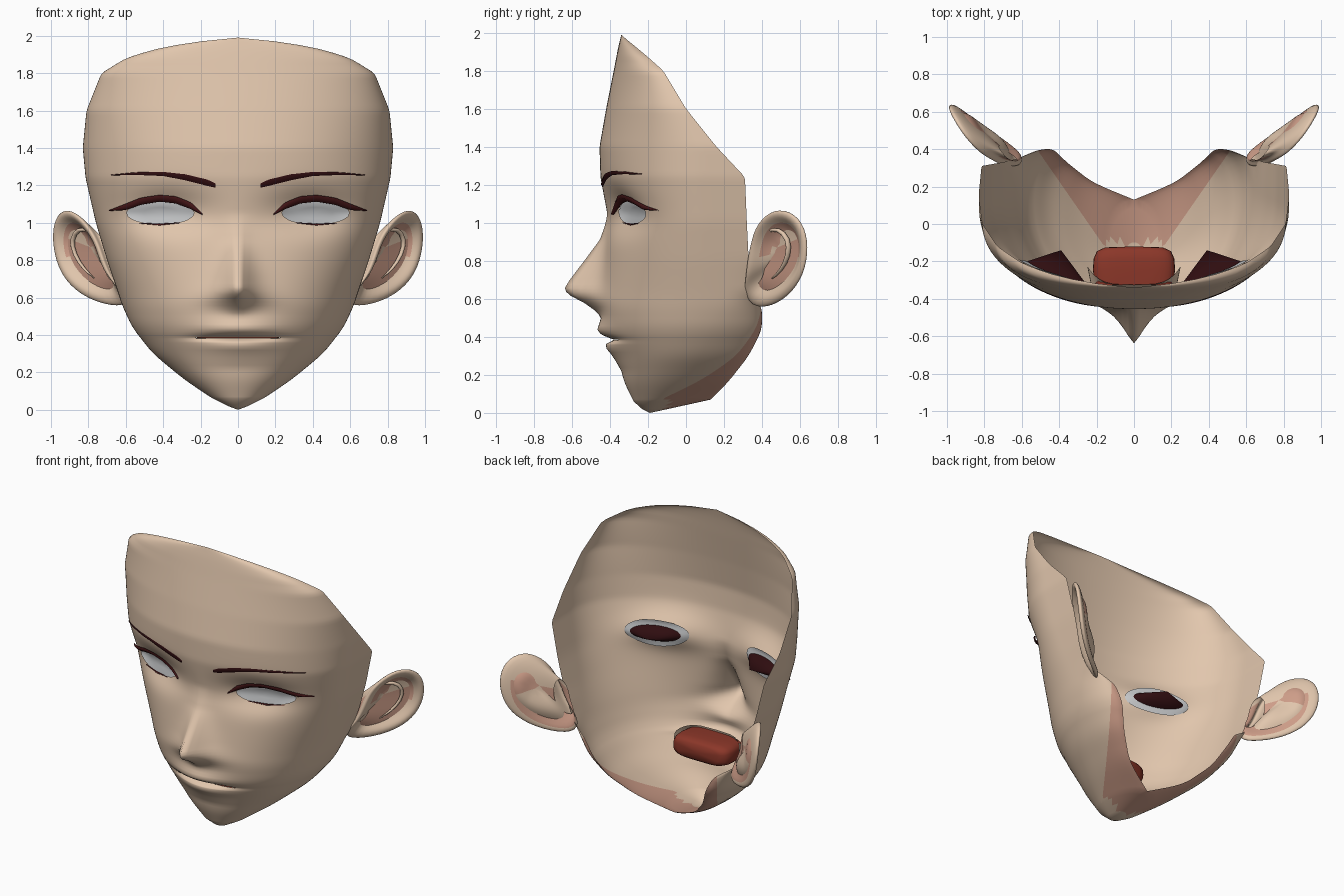
import bpy, bmesh, math
from mathutils import Vector

if "Cube" in bpy.data.objects:
    bpy.data.objects.remove(bpy.data.objects["Cube"])


def material(name, rgb):
    m = bpy.data.materials.new(name)
    m.diffuse_color = (*rgb, 1)
    m.use_nodes = True
    m.node_tree.nodes["Principled BSDF"].inputs["Base Color"].default_value = m.diffuse_color
    return m


SKIN = material("skin", (0.76, 0.57, 0.42))
PINK = material("pink_skin", (0.62, 0.34, 0.25))
WHITE = material("eye_white", (0.55, 0.56, 0.57))
DARK = material("dark_hair", (0.028, 0.004, 0.005))
LASH = material("lash_red_brown", (0.06, 0.008, 0.009))
RED = material("mouth_red", (0.26, 0.038, 0.022))

# Head rows: z, front y, half width, y of widest point, back edge x, back edge y
ROWS = [
    (0.00, -.19, 0, -.19, 0, -.19), (.03, -.26, .085, -.17, 0, -.05),
    (.07, -.28, .15, -.12, 0, .13), (.16, -.325, .285, -.02, .22, .22),
    (.30, -.36, .455, .08, .36, .33), (.44, -.43, .565, .14, .43, .40),
    (.56, -.455, .62, .18, .50, .40), (.62, -.45, .64, .18, .62, .35),
    (.80, -.43, .70, .15, .70, .33), (1.0, -.41, .76, .12, .76, .32),
    (1.24, -.45, .815, .1, .815, .31), (1.4, -.455, .83, .1, .83, .16),
    (1.6, -.42, .81, 0, .81, 0), (1.8, -.38, .73, -.12, .73, -.12),
    (1.88, -.365, .60, -.21, .60, -.21), (1.93, -.355, .44, -.27, .44, -.27),
    (1.97, -.345, .22, -.32, .22, -.32), (1.99, -.34, 0, -.34, 0, -.34)]
# z, nose height, nose half width
NOSE = [(.50, 0, .06), (.54, -.03, .08), (.58, -.085, .11), (.62, -.165, .10),
        (.65, -.195, .09), (.70, -.17, .08), (.80, -.105, .07), (.91, -.035, .06), (1.05, 0, .06)]
LIPS = [(.22, 0), (.30, -.025), (.34, -.04), (.362, -.03), (.383, .02), (.387, .02),
        (.405, -.02), (.43, -.045), (.47, -.02), (.51, 0)]
EYE = (.415, 1.052, .18, .06)
P = 2.1


def lerp_table(tab, z):
    if z <= tab[0][0]:
        return tab[0][1:]
    for a, b in zip(tab, tab[1:]):
        if z <= b[0]:
            t = (z - a[0]) / (b[0] - a[0])
            return [p + (q - p) * t for p, q in zip(a[1:], b[1:])]
    return tab[-1][1:]


def head_row(z):
    d = max(0, min(.03 if z < 1.18 else .012, z, 1.99 - z, abs(z - .07)))
    rs = [lerp_table(ROWS, z + k * d) for k in (-1, 0, 1)]
    return [sum(c) / 3 for c in zip(*rs)]


def face_y(x, z):
    """Depth of the face front at x, z, with nose, lips and eye sockets."""
    yf, w, yc, _, _ = head_row(z)
    s = min(1, abs(x) / max(w, 1e-6))
    y = yc - (yc - yf) * max(0, 1 - s ** P) ** (1 / P)
    h, nw = lerp_table(NOSE, z)
    y += h * math.exp(-(abs(x) / nw) ** 1.4)
    y += lerp_table(LIPS, z)[0] * math.exp(-(x / .2) ** 2)
    y += .07 * math.exp(-((x - .38) / .22) ** 2 - ((z - 1.06) / .11) ** 2)
    return y


def finish(name, bm, mats, mirror=True, recalc=True, subsurf=0):
    if recalc:
        bmesh.ops.recalc_face_normals(bm, faces=bm.faces)
    for f in bm.faces:
        f.smooth = True
    me = bpy.data.meshes.new(name)
    bm.to_mesh(me)
    bm.free()
    for m in mats:
        me.materials.append(m)
    ob = bpy.data.objects.new(name, me)
    bpy.context.collection.objects.link(ob)
    if mirror:
        ob.modifiers.new("mirror", 'MIRROR').merge_threshold = .0005
    if subsurf:
        s = ob.modifiers.new("smooth", 'SUBSURF')
        s.levels = s.render_levels = subsurf
    return ob


def loft(rings, tip=None):
    """Join closed rings with quads, and close the last ring to a tip."""
    bm = bmesh.new()
    vs = [[bm.verts.new(p) for p in r] for r in rings]
    n = len(rings[0])
    for a, b in zip(vs, vs[1:]):
        for i in range(n):
            bm.faces.new((a[i], a[(i + 1) % n], b[(i + 1) % n], b[i]))
    if tip is not None:
        t = bm.verts.new(tip)
        for i in range(n):
            bm.faces.new((vs[-1][i], vs[-1][(i + 1) % n], t))
    return bm


# Face mask: half of the shell, mirrored
NF, NB = 40, 10
zs = sorted([i * .0199 for i in range(101) if not .362 < i * .0199 < .408]
            + [.07, .363, .373, .383, .387, .397, .407])
bm = bmesh.new()
grid = []
for z in zs:
    yf, w, yc, xe, ye = head_row(z)
    row = []
    for i in range(NF + 1):
        x = w * math.sin(i / NF * math.pi / 2) ** (2 / P)
        row.append(bm.verts.new((x, face_y(x, z), z)))
    for i in range(1, NB + 1):
        t = i / NB * math.pi / 2
        x = xe + (w - xe) * math.cos(t)
        row.append(bm.verts.new((x, yc + (ye - yc) * math.sin(t), z)))
    grid.append(row)
for a, b in zip(grid, grid[1:]):
    for j in range(NF + NB):
        bm.faces.new((a[j], a[j + 1], b[j + 1], b[j]))


def in_eye(p):
    return math.hypot((p.x - EYE[0]) / EYE[2], (p.z - EYE[1]) / EYE[3])


# Eye opening and mouth slit
hole = []
for f in bm.faces:
    c = f.calc_center_median()
    if c.y < 0 and (in_eye(c) < 1 or (.383 < c.z < .387 and c.x < .225)):
        hole.append(f)
bmesh.ops.delete(bm, geom=hole, context='FACES')
for v in bm.verts:
    if v.is_boundary and v.co.y < 0 and .5 < in_eye(v.co) < 1.6:
        e = in_eye(v.co)
        v.co.x = EYE[0] + (v.co.x - EYE[0]) / e
        v.co.z = EYE[1] + (v.co.z - EYE[1]) / e
        v.co.y = face_y(v.co.x, v.co.z)
bmesh.ops.remove_doubles(bm, verts=bm.verts, dist=.0005)

# Pink underside of the jaw, cut along a slanted plane
jaw, slant = Vector((.2, -.06, 0)), Vector((-1.44, 1, 0))
low = [f for f in bm.faces if f.calc_center_median().z < .6 and f.calc_center_median().y > -.15]
geom = set(low) | {e for f in low for e in f.edges} | {v for f in low for v in f.verts}
bmesh.ops.bisect_plane(bm, geom=list(geom), plane_co=jaw, plane_no=slant)
for f in bm.faces:
    c = f.calc_center_median()
    if c.z < .6 and c.y > -.1 and (c - jaw).dot(slant) > 0:
        f.material_index = 1
finish("face", bm, [SKIN, PINK], recalc=False)


# Eyes: white plate with a dark cone behind it
def eye_ring(k, back, n=32):
    out = []
    for i in range(n):
        a = 2 * math.pi * i / n
        x, z = EYE[0] + k * EYE[2] * math.cos(a), EYE[1] + k * EYE[3] * math.sin(a)
        out.append((x, face_y(x, z) + back, z))
    return out


def oval(kx, kz, back, n=32):
    return [(EYE[0] + kx * math.cos(a), face_y(EYE[0] + kx * math.cos(a), EYE[1]) + back,
             EYE[1] + kz * math.sin(a)) for a in (2 * math.pi * i / n for i in range(n))]


cy = face_y(EYE[0], EYE[1])
finish("eye_white", loft([oval(.195, .09, .008), eye_ring(.95, .02), eye_ring(.5, .02)],
                         (EYE[0], cy + .02, EYE[1])), [WHITE])
finish("eye_inside", loft([eye_ring(.86, .026)], (.39, -.14, 1.06)), [DARK])


# Lashes and brows: ribbons lying on the face (x, z, half height)
def ribbon(name, pts, off, mat):
    bm = bmesh.new()
    prev = None
    for k in range(25):
        x = pts[0][0] + (pts[-1][0] - pts[0][0]) * k / 24
        z, h = lerp_table(pts, x)
        pair = [bm.verts.new((x, face_y(x, z + s * h) - o, z + s * h))
                for s, o in ((-1, off * .4), (0, off), (1, off * .4))]
        if prev:
            for i in range(2):
                bm.faces.new((prev[i], pair[i], pair[i + 1], prev[i + 1]))
        prev = pair
    finish(name, bm, [mat], recalc=False)


ribbon("upper_lash", [(.19, 1.045, .004), (.25, 1.09, .018), (.33, 1.122, .019), (.42, 1.131, .018),
                      (.52, 1.115, .019), (.60, 1.085, .017), (.69, 1.065, .002)], .025, LASH)
ribbon("lower_lash", [(.31, 1.0, .002), (.42, .991, .005), (.53, .998, .002)], .01, LASH)
ribbon("brow", [(.12, 1.199, .011), (.16, 1.213, .017), (.28, 1.243, .016), (.40, 1.261, .011),
                (.55, 1.263, .007), (.68, 1.255, .002)], .012, DARK)


# Mouth: red bag inside a skin-coloured lip lining with deeper corners
def box_ring(w, h, y, corner=0, zc=.385, n=32):
    out = []
    for i in range(n):
        a = 2 * math.pi * i / n
        c, s = math.cos(a), math.sin(a)
        out.append((w * math.copysign(abs(c) ** .5, c), y + corner * abs(c) ** 2,
                    zc + h * math.copysign(abs(s) ** .6, s)))
    return out


bag = [box_ring(.22 * k, .075 * k, -.325 + d)
       for d, k in ((0, .95), (.08, 1), (.14, .98), (.18, .9), (.2, .7))]
finish("mouth_inside", loft(bag, (0, -.12, .385)), [RED], mirror=False)
finish("lip_lining", loft([box_ring(.225, .002, -.375, .02), box_ring(.235, .05, -.33, .03),
                           box_ring(.25, .085, -.325, .1)]), [SKIN], mirror=False)

# Ears: outline lofted back to the head and inward to a hollow
OUT = [Vector(p) for p in [
    (.75, .34, .90), (.81, .37, 1.0), (.90, .46, 1.08), (.97, .57, 1.055), (1.0, .635, .95),
    (.98, .635, .79), (.91, .58, .66), (.77, .48, .57), (.595, .36, .54), (.605, .30, .62),
    (.68, .31, .70), (.72, .32, .80)]]
C, N = Vector((.85, .47, .86)), Vector((.67, -.74, 0))
big = [C + (p - C) * 1.035 for p in OUT]
root = [Vector((.25 * p.x + .475, .25 * p.y + .26, .45 * p.z + .42)) for p in OUT]
rear = [C + (p - C) * .93 - N * .035 for p in OUT]
rim = [C + (p - C) * .86 + N * .012 for p in OUT]
wall = [C + (p - C) * .70 - N * .02 for p in OUT]
pit = [C + (p - C) * .45 - N * .06 for p in OUT]
bm = loft([root, rear, big, rim, wall, pit], C - N * .05)
for i, f in enumerate(bm.faces):
    c = f.calc_center_median()
    ring = i // len(OUT)
    if (ring == 0 and c.z < .85) or (ring == 4 and c.z > .8) or (ring == 5 and c.z > .86):
        f.material_index = 1
finish("ear", bm, [SKIN, PINK], subsurf=2)

# Inner ear fold
fold = []
for x, y, z, r in ((.80, .40, .98, .008), (.87, .47, 1.0, .014), (.92, .54, .93, .016),
                   (.90, .54, .82, .015), (.83, .49, .72, .012), (.77, .43, .67, .006)):
    ctr = C + (Vector((x, y, z)) - C) * .8
    d = (ctr - C).normalized()
    fold.append([ctr + (d * math.cos(a) + N * math.sin(a)) * r - N * .02
                 for a in (i * math.pi / 4 for i in range(8))])
finish("ear_fold", loft(fold), [SKIN], subsurf=1)
